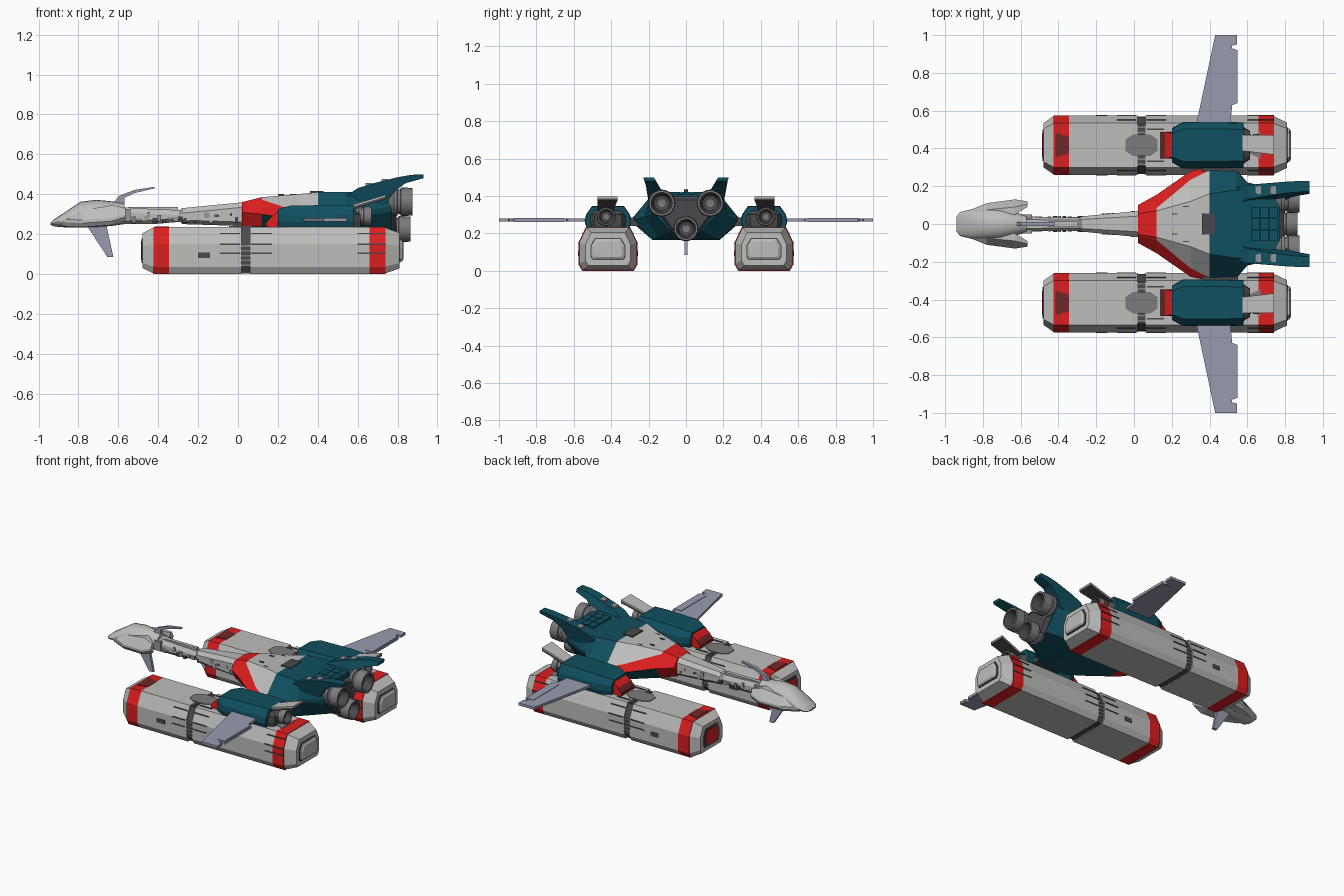
import bpy, bmesh, math, random

random.seed(4)
cube = bpy.data.objects.get("Cube")
if cube:
    bpy.data.objects.remove(cube)


def material(name, rgb):
    m = bpy.data.materials.new(name)
    m.use_nodes = True
    m.diffuse_color = (*rgb, 1)
    m.node_tree.nodes["Principled BSDF"].inputs["Base Color"].default_value = (*rgb, 1)
    return m


LIGHT = material("light_grey", (.51, .51, .50))
RED = material("red", (.72, .013, .013))
TEAL = material("deep_teal", (.005, .080, .116))
WING = material("blue_grey", (.315, .33, .425))
MACHINE = material("machinery_grey", (.31, .31, .31))
MID = material("mid_grey", (.20, .20, .205))
DARK = material("dark_grey", (.068, .068, .072))
MAROON = material("dark_red", (.17, .02, .02))


def loft(name, rings, mats, rule=None, mirror=False, smooth=False):
    """Skin closed rings of points; rule(centre, segment) picks the colour."""
    bm = bmesh.new()
    rows = [[bm.verts.new(p) for p in r] for r in rings]
    n = len(rows[0])
    faces = [(bm.faces.new(rows[0]), -1), (bm.faces.new(rows[-1]), -1)]
    for a, b in zip(rows, rows[1:]):
        for j in range(n):
            k = (j + 1) % n
            faces.append((bm.faces.new((a[j], a[k], b[k], b[j])), j))
    if rule:
        for f, j in faces:
            f.material_index = rule(f.calc_center_median(), j)
    bmesh.ops.recalc_face_normals(bm, faces=bm.faces)
    me = bpy.data.meshes.new(name)
    bm.to_mesh(me)
    bm.free()
    for m in mats:
        me.materials.append(m)
    ob = bpy.data.objects.new(name, me)
    bpy.context.collection.objects.link(ob)
    if smooth:
        bpy.ops.object.select_all(action='DESELECT')
        ob.select_set(True)
        bpy.context.view_layer.objects.active = ob
        bpy.ops.object.shade_smooth_by_angle(angle=math.radians(35))
    if mirror:
        ob.modifiers.new("Mirror", 'MIRROR').use_axis = (False, True, False)
    return ob


def box(name, x, y, z, mat, mirror=False):
    rings = [[(a, y[0], z[0]), (a, y[1], z[0]), (a, y[1], z[1]), (a, y[0], z[1])] for a in x]
    return loft(name, rings, [mat], mirror=mirror)


def sym(x, half, cy=0):
    """Ring at x from a half profile, mirrored about y = cy."""
    return [(x, cy + y, z) for y, z in half] + [(x, cy - y, z) for y, z in reversed(half)]


def oval(x, ry, z0, z1, cy=0, n=20):
    return [(x, cy + ry * math.cos(t * math.tau / n),
             (z0 + z1) / 2 + (z1 - z0) / 2 * math.sin(t * math.tau / n)) for t in range(n)]


def slab_z(name, plan, z0, z1, mat, mirror=False):
    return loft(name, [[(x, y, z) for x, y in plan] for z in (z0, z1)], [mat], mirror=mirror)


def nozzle(name, x, cy, cz, r, length, mirror=False):
    steps = [(0, .75), (.2, .95), (.22, 1.02), (.36, 1.02), (.38, .88), (.5, .9), (.52, 1.04),
             (1, .98), (1, .82), (.55, .6), (.5, .3)]
    loft(name, [oval(x + t * length, r * s, cz - r * s, cz + r * s, cy) for t, s in steps],
         [MID, DARK], lambda c, j: int(j >= 0 and math.hypot(c.y - cy, c.z - cz) < r * .8),
         mirror, True)


# Nose: rounded head, swept cheeks and fins
head = [(-.94, .04, .246, .258), (-.92, .064, .238, .276), (-.86, .078, .233, .315),
        (-.79, .08, .233, .362), (-.71, .08, .235, .372), (-.64, .065, .24, .365), (-.57, .045, .25, .355)]
loft("nose", [oval(*s) for s in head], [LIGHT], smooth=True)
cheek = [(-.88, .03, .07, .24, .275), (-.78, .04, .11, .235, .32), (-.63, .05, .13, .245, .345),
         (-.565, .09, .12, .265, .33)]
loft("nose_cheek", [[(x, a, lo), (x, b - .015, lo), (x, b, lo + .02), (x, b, lo + .035),
     (x, (a + b) / 2, hi), (x, a, hi)] for x, a, b, lo, hi in cheek], [LIGHT], mirror=True)
loft("upper_fin", [[(-.62, y, .36), (-.60, y, .39), (-.52, y, .421), (-.42, y, .437), (-.42, y, .429),
     (-.52, y, .405), (-.57, y, .382), (-.57, y, .34)] for y in (-.01, .01)], [WING])
loft("lower_fin", [[(-.76, y, .245), (-.66, y, .245), (-.625, y, .085), (-.655, y, .085)]
     for y in (-.009, .009)], [WING])

# Neck with machinery
neck = [(-.59, .04, .25, .335), (-.42, .036, .25, .325), (-.29, .034, .262, .32),
        (-.28, .04, .25, .33), (.03, .07, .24, .36)]
loft("neck", [sym(x, [(w * .6, t), (w, t - .025), (w, b + .02), (w * .6, b)])
     for x, w, b, t in neck], [LIGHT, MACHINE], lambda c, j: int(j in (2, 3, 4)))
for i in range(22):
    x = -.56 + i * .026
    w = .034 + max(0, x + .28) * .1
    h = random.uniform(.255, .29)
    box("neck_machinery", (x, x + random.uniform(.012, .03)), (w - .01, w + random.uniform(.003, .01)),
        (h, h + random.uniform(.012, .035)), random.choice([MID, DARK, MACHINE, LIGHT]), True)
box("neck_collar", (-.59, -.54), (-.05, .05), (.262, .325), MACHINE)
box("neck_spine", (-.55, -.3), (-.012, .012), (.31, .335), LIGHT)

# Main hull: red chevron, pale deck, teal rear
hull = [
    (.02, [(.055, .36), (.065, .352), (.10, .31), (.06, .24)]),
    (.12, [(.07, .385), (.085, .372), (.155, .30), (.09, .215)]),
    (.30, [(.12, .40), (.235, .312), (.28, .27), (.15, .18)]),
    (.40, [(.16, .41), (.285, .283), (.30, .27), (.18, .165)]),
    (.54, [(.18, .41), (.28, .285), (.29, .27), (.18, .165)]),
    (.60, [(.18, .412), (.22, .31), (.22, .29), (.15, .175)]),
    (.77, [(.17, .41), (.18, .34), (.17, .31), (.08, .21)])]


def hull_colour(c, j):
    k = min(j, 6 - j)
    if c.x > .4 or (k in (2, 3) and c.x > .12):
        return 2
    return 1 if c.x < .12 or k == 1 else 0


loft("main_hull", [sym(x, h) for x, h in hull], [LIGHT, RED, TEAL], hull_colour)
box("deck_vent", (.36, .43), (-.055, .055), (.40, .415), DARK)
for i in range(3):
    for j in range(3):
        x, y = .62 + i * .048, -.09 + j * .061
        box("deck_panel", (x, x + .045), (y, y + .058), (.40, .422), TEAL)
for x, y in ((.2, .05), (.26, .09)):
    box("deck_slot", (x, x + .03), (y, y + .005), (.385, .400), DARK, True)
loft("rear_bulkhead", [sym(.765, [(.15, .40), (.16, .32), (.07, .2)]),
     sym(.795, [(.13, .38), (.14, .32), (.06, .21)])], [DARK])

# Canted tail fins, thick at the root
fin = [(.54, .39), (.60, .43), (.68, .455), (.80, .485), (.87, .497), (.93, .50), (.93, .48),
       (.84, .455), (.78, .41), (.74, .35), (.60, .30)]
loft("tail_fin", [[(x, y + max(0, z - .38) * k, z) for x, z in fin]
     for y, k in ((.10, .6), (.19, .32))], [TEAL], mirror=True)
for x, z in ((.64, .446), (.72, .467)):
    box("fin_vent", (x, x + .032), (.16, .20), (z - .01, z + .009), MACHINE, True)

# Main engines
nozzle("upper_engine", .755, .13, .362, .07, .12, True)
nozzle("lower_engine", .745, 0, .225, .064, .12)

# Side pods above the cargo containers
CY = .417


def pod(x, s, t):
    return sym(x, [(.085 * s, t), (.118 * s, .30), (.124 * s, .262), (.115 * s, .232)], CY)


loft("pod", [pod(.20, .72, .325), pod(.26, 1, .342), pod(.50, 1, .347), pod(.58, .97, .345)],
     [TEAL], mirror=True)
# Sloping intake: red hood and sides, dark red mouth
loft("pod_intake", [[(.14, CY + y, .23), (.14, CY + y, .255), (.165, CY + y, .285),
     (.205, CY + y * .9, .318), (.205, CY + y, .23)] for y in (-.07, .07)],
     [RED, MAROON], lambda c, j: int(j in (0, 1)), mirror=True)
loft("pod_rear_block", [pod(.575, .8, .325), pod(.615, .6, .30)], [DARK], mirror=True)
nozzle("pod_engine", .59, CY + .01, .29, .048, .08, True)
for name, z0, z1, mat in (("pod_tail_plate", .338, .347, LIGHT), ("pod_tail_underside", .325, .338, DARK)):
    loft(name, [[(.575, CY - .03, z), (.575, CY + .055, z), (.74, CY + .055, z + .05),
         (.74, CY - .05, z + .05)] for z in (z0, z1)], [mat], mirror=True)
box("pod_strut", (.36, .55), (.24, .32), (.24, .285), DARK, True)

# Wings with notched trailing edge
wing = [(.33, .53), (.43, 1), (.545, 1), (.545, .95), (.52, .945), (.52, .93), (.548, .92),
        (.548, .64), (.52, .63), (.51, .53)]
slab_z("wing", wing, .263, .28, WING, True)
slab_z("wing_flap", [(.49, .65), (.49, .92), (.543, .92), (.543, .65)], .26, .283, WING, True)


# Cargo containers
def crate(x, s=1, v=None):
    half = [(.118, .235), (.158, .15), (.158, .035), (.138, 0)]
    return sym(x, [(y * s, .115 + (z - .115) * (v or s)) for y, z in half], CY)


def band(lo, hi):
    return lambda c, j: int(j >= 0 and lo < c.x < hi)


loft("container_front", [crate(-.48, .74), crate(-.425, .98), crate(-.425), crate(-.345), crate(.018)],
     [LIGHT, RED], band(-.43, -.34), True)
loft("container_rear", [crate(.06), crate(.66), crate(.74), crate(.74, .97), crate(.81, .76)],
     [LIGHT, RED], band(.66, .741), True)
loft("container_joint", [crate(.01, .94), crate(.07, .94)], [DARK], mirror=True)
for i in range(8):
    y = CY - .105 + i * .028
    box("joint_rib", (.016, .062), (y, y + .009), (.002, .232), MID, True)
for i in range(5):
    z = .04 + i * .024
    box("joint_side_rib", (.016, .062), (CY - .153, CY + .153), (z, z + .008), MID, True)
loft("front_recess", [crate(-.484, .52), crate(-.478, .52)], [DARK], mirror=True)
loft("front_badge_panel", [crate(-.487, .40), crate(-.483, .40)], [RED], mirror=True)
loft("rear_recess", [crate(.805, .60, .50), crate(.815, .60, .50)], [DARK], mirror=True)
loft("rear_hatch", [crate(.81, .56, .46), crate(.822, .56, .46), crate(.83, .48, .36)],
     [LIGHT], mirror=True)

# Container top plates and side rails
hexagon = [(-.045, .03), (-.005, .058), (.085, .058), (.125, .03), (.125, -.03), (.085, -.058),
           (-.005, -.058), (-.045, -.03)]
slab_z("joint_cover", [(x, CY + y) for x, y in hexagon], .232, .24, MID, True)
slab_z("red_band_panel", [(-.415, CY - .065), (-.415, CY + .065), (-.345, CY + .045),
       (-.345, CY - .045)], .231, .238, MAROON, True)
slab_z("rear_band_panel", [(.60, CY - .04), (.60, CY + .04), (.67, CY + .07), (.67, CY - .07)],
       .23, .238, MID, True)
for x0, x1 in ((-.09, .01), (.065, .17), (.6, .74)):
    for z in (.10, .145):
        box("side_rail", (x0, x1), (CY - .161, CY + .161), (z, z + .007), DARK, True)
    box("upper_rail", (x0, x1), (CY - .137, CY + .137), (.2, .206), DARK, True)
box("side_hatch", (-.2, -.14), (CY - .161, CY + .161), (.08, .108), DARK, True)
for y in (-.09, .08):
    box("top_rail", (.07, .16), (CY + y, CY + y + .008), (.23, .239), DARK, True)
